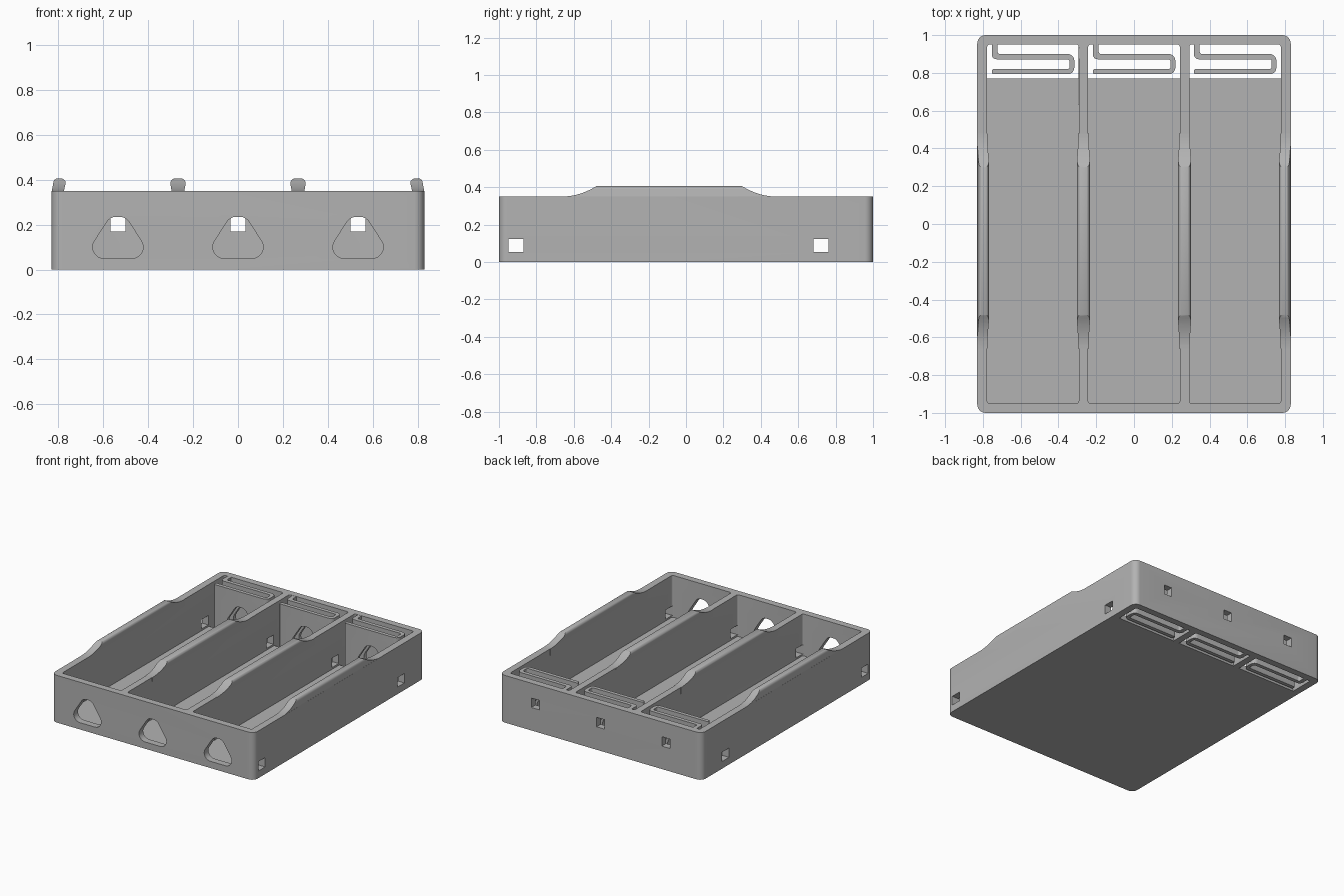
import bpy, bmesh, math
from mathutils import Vector

cube = bpy.data.objects.get("Cube")
if cube:
    bpy.data.objects.remove(cube, do_unlink=True)

grey = bpy.data.materials.new("mid grey plastic")
grey.use_nodes = True
COLOUR = (0.45, 0.45, 0.45, 1)
grey.diffuse_color = COLOUR
grey.node_tree.nodes["Principled BSDF"].inputs["Base Color"].default_value = COLOUR

PITCH = 0.535       # spacing of the three bays
HALF_BAY = 0.2425   # half the width of one bay
WALL_TOP = 0.35
BAYS = [-PITCH, 0, PITCH]


def rounded(points, radius, steps=8):
    """Fillet the corners of a polygon; radius is one value or one per corner."""
    out = []
    for i, p in enumerate(points):
        r = radius[i] if isinstance(radius, list) else radius
        p = Vector(p)
        if r == 0:
            out.append(p)
            continue
        a = (Vector(points[i - 1]) - p).normalized()
        b = (Vector(points[(i + 1) % len(points)]) - p).normalized()
        half = a.angle(b) / 2
        centre = p + (a + b).normalized() * (r / math.sin(half))
        start = p + a * (r / math.tan(half)) - centre
        end = p + b * (r / math.tan(half)) - centre
        sweep = start.angle_signed(end)
        for k in range(steps + 1):
            t = -sweep * k / steps
            c, s = math.cos(t), math.sin(t)
            out.append(centre + Vector((start.x * c - start.y * s, start.x * s + start.y * c)))
    return out


def rect(x0, x1, y0, y1):
    return [(x0, y0), (x1, y0), (x1, y1), (x0, y1)]


def prism(name, outline, axis, low, high):
    """Extrude a 2D outline along x (outline y,z), y (x,z) or z (x,y)."""
    place = {"x": lambda p, d: (d, p[0], p[1]),
             "y": lambda p, d: (p[0], d, p[1]),
             "z": lambda p, d: (p[0], p[1], d)}[axis]
    bm = bmesh.new()
    face = bm.faces.new([bm.verts.new(place(p, low)) for p in outline])
    ext = bmesh.ops.extrude_face_region(bm, geom=[face])
    shift = Vector(place((0, 0), high - low))
    bmesh.ops.translate(bm, vec=shift, verts=[v for v in ext["geom"] if isinstance(v, bmesh.types.BMVert)])
    bmesh.ops.recalc_face_normals(bm, faces=bm.faces)
    mesh = bpy.data.meshes.new(name)
    bm.to_mesh(mesh)
    bm.free()
    mesh.materials.append(grey)
    obj = bpy.data.objects.new(name, mesh)
    bpy.context.collection.objects.link(obj)
    return obj


def activate(obj):
    bpy.ops.object.select_all(action="DESELECT")
    obj.select_set(True)
    bpy.context.view_layer.objects.active = obj


def boolean(obj, tool, operation="DIFFERENCE"):
    """Apply a boolean and throw the tool away."""
    tool.hide_render = True
    activate(obj)
    mod = obj.modifiers.new("cut", "BOOLEAN")
    mod.operation, mod.solver, mod.object = operation, "EXACT", tool
    bpy.ops.object.modifier_apply(modifier=mod.name)
    bpy.data.objects.remove(tool, do_unlink=True)


def smooth(obj):
    activate(obj)
    bpy.ops.object.shade_smooth_by_angle(angle=math.radians(32))


def window(x, low, high):
    """Rounded triangular opening."""
    corners = [(x - 0.154, 0.05), (x + 0.154, 0.05), (x + 0.035, 0.235), (x - 0.035, 0.235)]
    return prism("window_cutter", rounded(corners, 0.05), "y", low, high)


# Tray shell with bays, spring wells and openings
tray = prism("tray", rounded(rect(-0.83, 0.83, -1, 1), 0.045), "z", 0, WALL_TOP)
for x in BAYS:
    left, right = x - HALF_BAY, x + HALF_BAY
    boolean(tray, prism("bay_cutter", rounded(rect(left, right, -0.95, 0.95), 0.012, 4), "z", 0.04, 0.5))
    boolean(tray, prism("well_cutter", rounded(rect(left, right, 0.77, 0.95), [0, 0, 0.012, 0.012], 4), "z", -0.1, 0.2))
    boolean(tray, window(x, -1.1, -0.8))
    boolean(tray, prism("rear_cutter", rect(x - 0.033, x + 0.033, 0.17, 0.24), "y", 0.9, 1.1))
for y0 in (-0.948, 0.682):
    boolean(tray, prism("side_cutter", rect(y0, y0 + 0.08, 0.053, 0.122), "x", -1, 1))
smooth(tray)

# Folded leaf springs hanging from the rear wall
for i, x in enumerate(BAYS):
    path = [(-0.218, 0.96), (-0.218, 0.872), (0.194, 0.872), (0.194, 0.82), (-0.218, 0.82),
            (-0.218, 0.793), (0.219, 0.793), (0.219, 0.9), (-0.187, 0.9), (-0.187, 0.96)]
    radii = [0, 0.026, 0.012, 0.012, 0.01, 0.01, 0.035, 0.035, 0.012, 0]
    outline = rounded([(px + x, py) for px, py in path], radii, 5)
    spring = prism(f"leaf_spring_{i + 1}", outline, "z", 0, WALL_TOP - 0.001)
    boolean(spring, window(x, 0.7, 0.94))
    smooth(spring)

# Side outline of the raised grips: flat top with hollow ramps at both ends
RAMP = [k / 8 for k in range(9)]
grip_side = [(-0.66 + 0.18 * t, WALL_TOP + 0.055 * t * t) for t in RAMP]
grip_side += [(0.48 - 0.18 * t, WALL_TOP + 0.055 * t * t) for t in reversed(RAMP)]
grip_side += [(0.48, 0.3), (-0.66, 0.3)]

# Cross-sections: flared bulb on the dividers, one-sided bulb on the outer walls
divider_shape = rounded([(-0.025, 0.29), (0.025, 0.29), (0.028, 0.35), (0.039, 0.406), (-0.039, 0.406), (-0.028, 0.35)],
                        [0, 0, 0.03, 0.022, 0.022, 0.03], 6)
outer_shape = rounded([(0.777, 0.29), (0.8295, 0.29), (0.8295, 0.35), (0.82, 0.406), (0.763, 0.406), (0.776, 0.35)],
                      [0, 0, 0.03, 0.02, 0.02, 0.03], 6)


def grip(name, shape):
    obj = prism(name, shape, "y", -0.7, 0.6)
    boolean(obj, prism("grip_cutter", grip_side, "x", -1, 1), "INTERSECT")
    smooth(obj)


for side, sign in (("right", -1), ("left", 1)):
    grip(f"{side}_divider_grip", [(p[0] + sign * PITCH / 2, p[1]) for p in divider_shape])
    grip(f"{side}_wall_grip", [(p[0] * sign, p[1]) for p in outer_shape])
